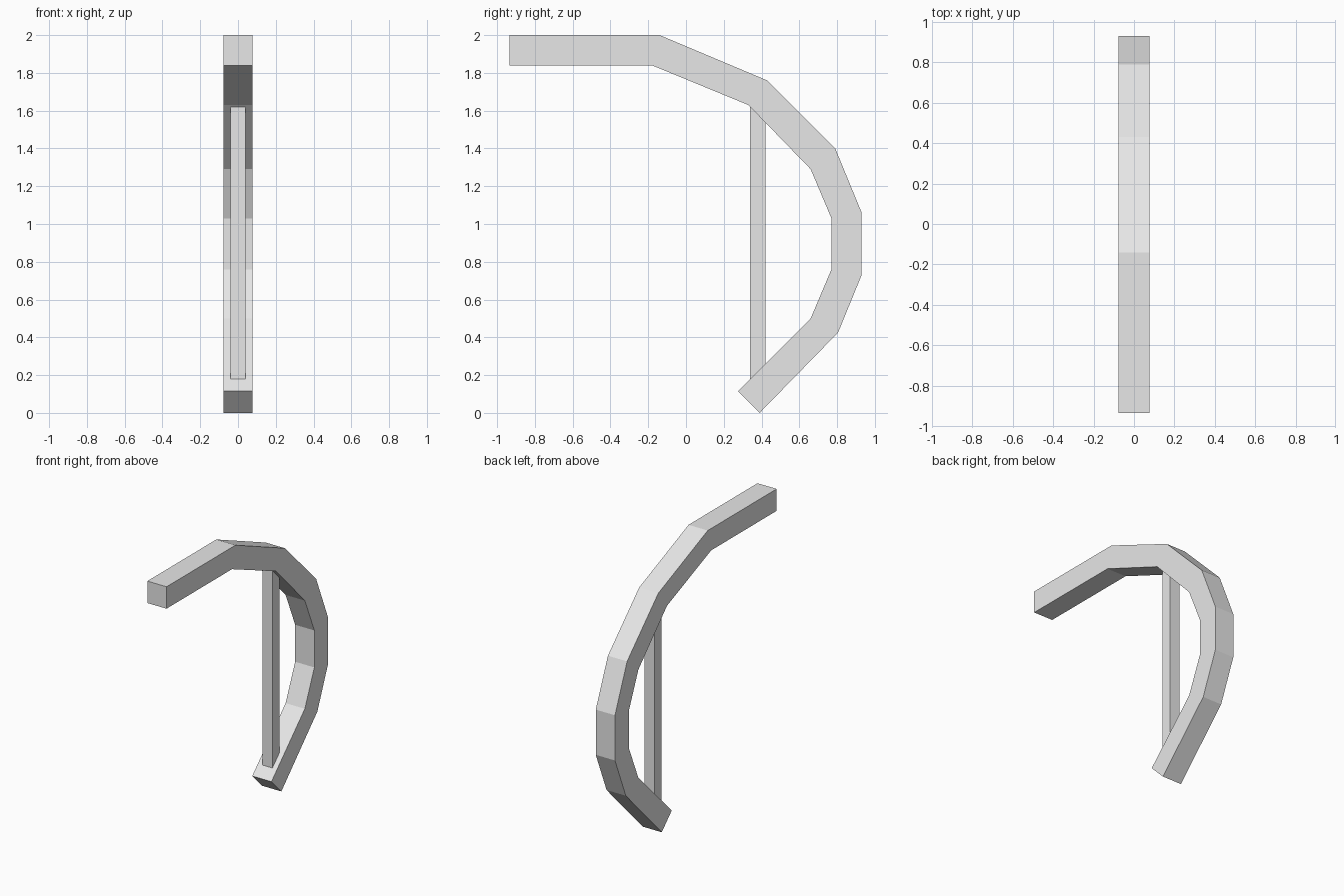
import bpy
import bmesh

cube = bpy.data.objects.get("Cube")
if cube:
    bpy.data.objects.remove(cube, do_unlink=True)

grey = bpy.data.materials.new("light grey")
grey.use_nodes = True
colour = (0.8, 0.8, 0.8, 1)
grey.diffuse_color = colour
grey.node_tree.nodes["Principled BSDF"].inputs["Base Color"].default_value = colour


def extrude_outline(name, outline, width):
    """Extrude a closed side outline of (y, z) points across x."""
    bm = bmesh.new()
    face = bm.faces.new([bm.verts.new((-width / 2, y, z)) for y, z in outline])
    result = bmesh.ops.extrude_face_region(bm, geom=[face])
    moved = [v for v in result["geom"] if isinstance(v, bmesh.types.BMVert)]
    bmesh.ops.translate(bm, verts=moved, vec=(width, 0, 0))
    bmesh.ops.recalc_face_normals(bm, faces=bm.faces)
    mesh = bpy.data.meshes.new(name)
    bm.to_mesh(mesh)
    bm.free()
    mesh.materials.append(grey)
    obj = bpy.data.objects.new(name, mesh)
    bpy.context.collection.objects.link(obj)
    return obj


# Hooked beam: straight arm, faceted bend and slanted foot
outer = [(-0.935, 2.0), (-0.14, 2.0), (0.43, 1.76), (0.79, 1.40),
         (0.93, 1.06), (0.93, 0.73), (0.805, 0.425), (0.39, 0.0)]
inner = [(-0.935, 1.84), (-0.18, 1.84), (0.33, 1.63), (0.66, 1.29),
         (0.77, 1.03), (0.77, 0.76), (0.66, 0.50), (0.275, 0.115)]
extrude_outline("curved_beam", outer + inner[::-1], 0.155)

# Upright bar spanning the inside of the bend, ends sunk into the beam
extrude_outline("upright_bar", [(0.34, 0.15), (0.42, 0.15), (0.42, 1.66), (0.34, 1.66)], 0.08)
